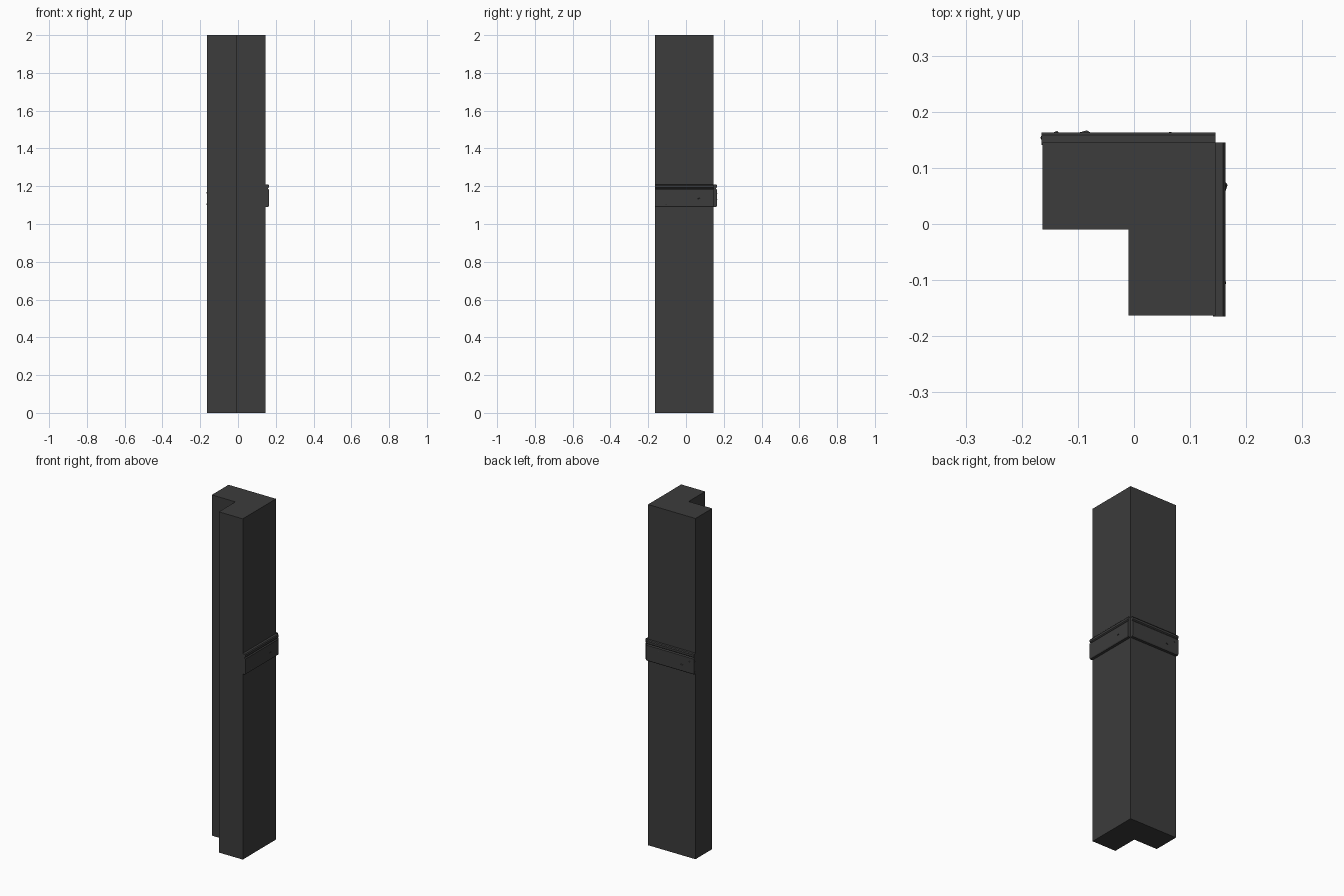
import bpy, bmesh
from mathutils import Vector

if "Cube" in bpy.data.objects:
    bpy.data.objects.remove(bpy.data.objects["Cube"])

mat = bpy.data.materials.new("dark_grey")
mat.diffuse_color = (0.045, 0.045, 0.045, 1)
mat.use_nodes = True
mat.node_tree.nodes["Principled BSDF"].inputs["Base Color"].default_value = mat.diffuse_color


def finish(name, bm):
    bmesh.ops.recalc_face_normals(bm, faces=bm.faces)
    me = bpy.data.meshes.new(name)
    bm.to_mesh(me)
    bm.free()
    me.materials.append(mat)
    ob = bpy.data.objects.new(name, me)
    bpy.context.collection.objects.link(ob)
    return ob


def prism(bm, points, offset):
    face = bm.faces.new([bm.verts.new(p) for p in points])
    ext = bmesh.ops.extrude_face_region(bm, geom=[face], use_keep_orig=True)
    moved = [g for g in ext["geom"] if isinstance(g, bmesh.types.BMVert)]
    bmesh.ops.translate(bm, verts=moved, vec=Vector(offset))


# L-shaped corner column
A, B, C = -0.163, -0.01, 0.145
outline = [(A, B), (B, B), (B, A), (C, A), (C, C), (A, C)]
bm = bmesh.new()
prism(bm, [(x, y, 0) for x, y in outline], (0, 0, 2))
finish("column", bm)

# Rail cross-section: (distance out from the column, height)
profile = [(-0.004, 1.09), (0.015, 1.09), (0.018, 1.096), (0.018, 1.182),
           (0.013, 1.188), (0.018, 1.193), (0.018, 1.205), (0.014, 1.21),
           (-0.004, 1.21)]
START, END = -0.165, 0.145


def side(u, out, z, swap):
    """Place a point on the back face, or on the right face when swapped."""
    return (C + out, u, z) if swap else (u, C + out, z)


def rail(name, swap):
    bm = bmesh.new()
    prism(bm, [side(START, d, z, swap) for d, z in profile],
          Vector(side(END, 0, 0, swap)) - Vector(side(START, 0, 0, swap)))
    return finish(name, bm)


# Small raised splinters on the rail faces: (along, height, half length, rise)
def splinters(name, chips, swap):
    bm = bmesh.new()
    for u, z, w, rise in chips:
        rim = [(-w, -0.003), (-0.2 * w, -0.005), (w, 0.002), (0.3 * w, 0.005)]
        base = [bm.verts.new(side(u + a, 0.016, z + b, swap)) for a, b in rim]
        tip = bm.verts.new(side(u + 0.4 * w, 0.018 + rise, z, swap))
        bm.faces.new(base)
        for i in range(4):
            bm.faces.new((base[i], base[(i + 1) % 4], tip))
    return finish(name, bm)


rail("back_rail", False)
rail("right_rail", True)
splinters("back_splinters", [(-0.14, 1.16, 0.008, 0.003), (-0.09, 1.13, 0.015, 0.004),
                             (0.06, 1.165, 0.014, 0.001)], False)
splinters("right_splinters", [(-0.11, 1.105, 0.016, 0.001), (0.065, 1.135, 0.012, 0.004)], True)

# Ragged chips on the free end of the back rail
bm = bmesh.new()
for z, h in ((1.105, 0.008), (1.165, 0.012)):
    pts = [(START + 0.002, 0.0, z - h), (START + 0.002, 0.016, z - h / 2),
           (START + 0.002, 0.008, z + h), (START - 0.002, 0.009, z)]
    a, b, c, d = [bm.verts.new(side(*p, False)) for p in pts]
    for f in ((a, b, c), (a, b, d), (b, c, d), (c, a, d)):
        bm.faces.new(f)
finish("end_chips", bm)
